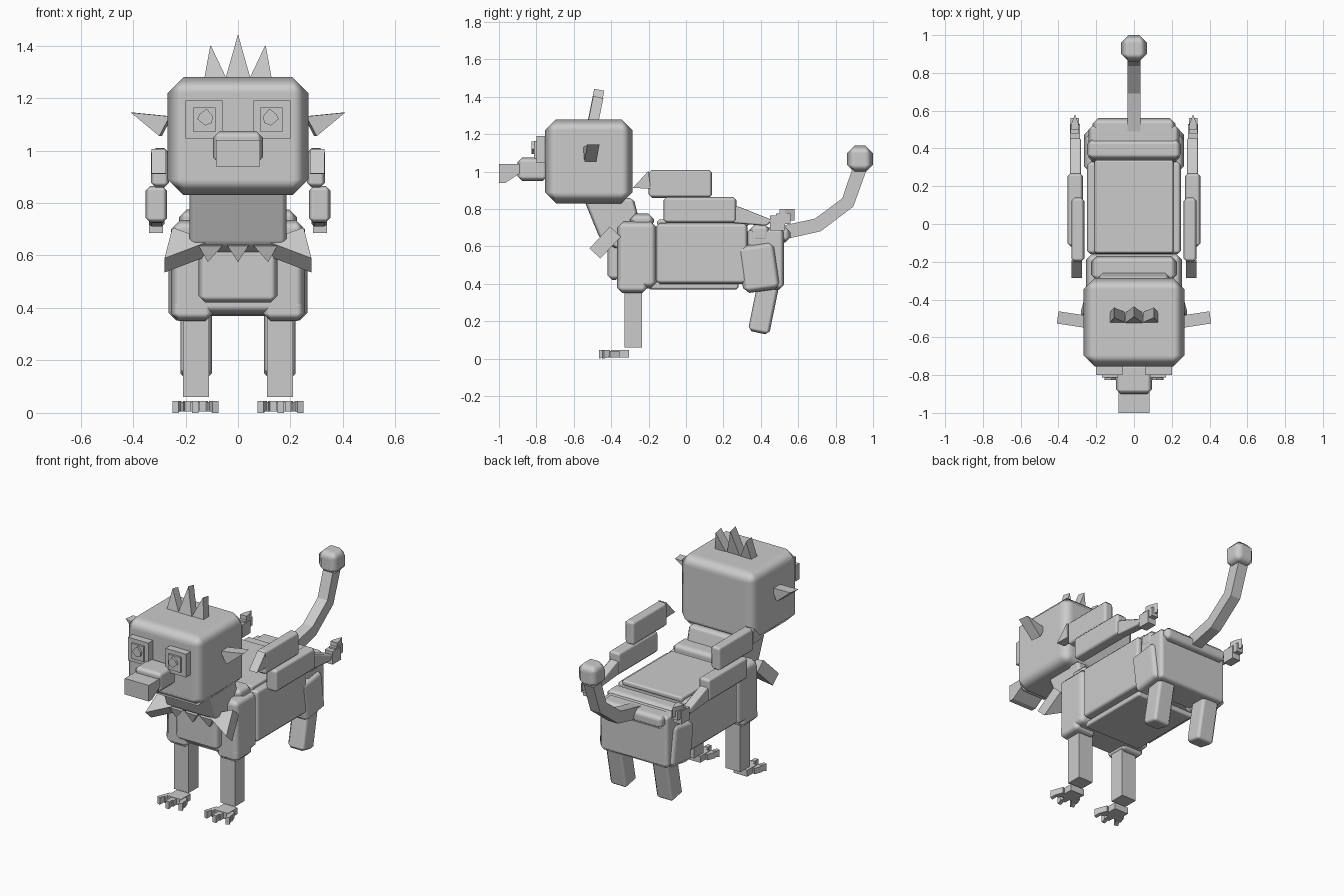
import bpy, bmesh, math
from mathutils import Vector, Matrix

if "Cube" in bpy.data.objects:
    bpy.data.objects.remove(bpy.data.objects["Cube"])

grey = bpy.data.materials.new("plain grey")
grey.diffuse_color = (0.6, 0.6, 0.6, 1)
grey.use_nodes = True
grey.node_tree.nodes["Principled BSDF"].inputs["Base Color"].default_value = grey.diffuse_color


def finish(name, bm, bevel=0, mirror=False):
    bmesh.ops.recalc_face_normals(bm, faces=bm.faces)
    me = bpy.data.meshes.new(name)
    for f in bm.faces:
        f.smooth = bevel > 0
    bm.to_mesh(me)
    bm.free()
    me.materials.append(grey)
    ob = bpy.data.objects.new(name, me)
    bpy.context.collection.objects.link(ob)
    if bevel:
        m = ob.modifiers.new("bevel", 'BEVEL')
        m.width, m.segments, m.harden_normals = bevel, 1, True
    if mirror:
        m = ob.modifiers.new("mirror", 'MIRROR')
        m.use_axis[0] = True
        m.use_mirror_merge = False
    return ob


def turn(bm, rot):
    """Rotate about the middle: rot = (angle, axis)."""
    if rot:
        c = sum((v.co for v in bm.verts), Vector()) / len(bm.verts)
        bmesh.ops.rotate(bm, verts=bm.verts, cent=c, matrix=Matrix.Rotation(rot[0], 3, rot[1]))


def box(name, x, y, z, bevel=0, mirror=False, rot=None):
    bm = bmesh.new()
    bmesh.ops.create_cube(bm, size=1)
    for v in bm.verts:
        v.co = [(a + b) / 2 + c * (b - a) for (a, b), c in zip((x, y, z), v.co)]
    turn(bm, rot)
    return finish(name, bm, bevel, mirror)


def prism(name, pts, axis, lo, hi, bevel=0, mirror=False, rot=None):
    """Extrude a 2D profile along an axis."""
    bm = bmesh.new()
    place = {'X': lambda p, d: (d, p[0], p[1]),
             'Y': lambda p, d: (p[0], d, p[1]),
             'Z': lambda p, d: (p[0], p[1], d)}[axis]
    a = [bm.verts.new(place(p, lo)) for p in pts]
    b = [bm.verts.new(place(p, hi)) for p in pts]
    bm.faces.new(a)
    bm.faces.new(b)
    n = len(pts)
    for i in range(n):
        bm.faces.new((a[i], a[(i + 1) % n], b[(i + 1) % n], b[i]))
    turn(bm, rot)
    return finish(name, bm, bevel, mirror)


# Head and face
box("head", (-.268, .268), (-.755, -.285), (.83, 1.28), .06)
box("snout", (-.095, .095), (-.90, -.74), (.95, 1.075), .025)
prism("beak", [(-1, .94), (-1, 1.04), (-.89, 1.04), (-.89, .99), (-.965, .94)], 'X', -.083, .083)
box("eye_plate", (.06, .2), (-.80, -.75), (1.045, 1.19), 0, True)
box("eye_inner", (.085, .17), (-.812, -.79), (1.07, 1.165), 0, True)
prism("pupil", [(.125, 1.095), (.155, 1.12), (.145, 1.14), (.12, 1.16), (.095, 1.13), (.1, 1.105)],
      'Y', -.825, -.80, 0, True)
prism("ear", [(.255, 1.13), (.405, 1.145), (.295, 1.055)], 'Y', -.54, -.475, 0, True, (.15, 'Z'))

# Hair spikes, leaning back
prism("hair_middle", [(-.05, 1.26), (.05, 1.26), (0, 1.44)], 'Y', -.515, -.46, 0, False, (-.2, 'X'))
prism("hair_side", [(.04, 1.26), (.13, 1.26), (.105, 1.40)], 'Y', -.515, -.46, 0, True, (-.2, 'X'))

# Neck and collar
prism("neck", [(-.55, .86), (-.28, .86), (-.24, .70), (-.36, .58), (-.46, .64)],
      'X', -.185, .185, .02)
prism("collar_middle_spike", [(-.04, .645), (.04, .645), (0, .58)], 'Y', -.46, -.41, 0, False, (.3, 'X'))
prism("collar_inner_spike", [(.06, .645), (.15, .645), (.115, .58)], 'Y', -.46, -.41, 0, True, (.3, 'X'))
prism("collar_wing", [(.107, .63), (.25, .70), (.28, .54)], 'Y', -.47, -.39, 0, True, (-.75, 'X'))

# Body
box("chest", (-.255, .255), (-.37, -.155), (.375, .735), .035)
box("chest_panel", (-.15, .15), (-.42, -.35), (.42, .635), .025)
box("shoulder_slab", (-.225, .225), (-.30, -.17), (.70, .775), .03)
box("torso", (-.25, .25), (-.16, .33), (.40, .725), .02)
box("back_panel", (-.21, .21), (-.155, .34), (.71, .745), .012)
box("belly_slab", (-.2, .2), (-.2, .28), (.37, .41), .012)
box("hips", (-.24, .24), (.325, .525), (.37, .70), .025)
box("loin_roll", (-.25, .25), (.34, .45), (.62, .72), .03)
box("rump_roll", (-.22, .22), (.44, .56), (.62, .705), .03)

# Front legs and feet
box("front_cuff", (.095, .255), (-.37, -.205), (.35, .44), .03, True)
box("front_leg", (.11, .21), (-.33, -.235), (.06, .37), 0, True)
box("foot_pad", (.115, .21), (-.40, -.305), (.005, .045), 0, True)
for i in (-1, 0, 1):
    cx = .1625 + i * .055
    yaw = (i * .35, 'Z')
    box("toe", (cx - .018, cx + .018), (-.435 + abs(i) * .02, -.36), (.005, .042), 0, True, yaw)
    cx += i * .014
    y = -.465 + abs(i) * .02
    prism("claw", [(y, 0), (y, .045), (y + .035, .045), (y + .05, .015)],
          'X', cx - .012, cx + .012, 0, True, yaw)

# Hind legs
box("thigh", (.1, .265), (.29, .49), (.36, .615), .03, True, (.14, 'X'))
box("hind_leg", (.1, .22), (.362, .478), (.135, .46), .02, True, (-.2, 'X'))

# Side arms reaching back along the body
box("arm_upper", (.263, .332), (-.2, .14), (.86, 1.01), .018, True)
box("arm_middle", (.27, .352), (-.12, .27), (.725, .865), .018, True)
prism("arm_front_wedge", [(-.285, .912), (-.2, 1.005), (-.19, .91)], 'X', .275, .33, 0, True)
prism("arm_forearm", [(.25, .725), (.25, .82), (.29, .81), (.465, .74), (.43, .71)],
      'X', .28, .34, .01, True)
box("hand_palm", (.285, .34), (.45, .53), (.685, .765), 0, True)
box("hand_knuckle", (.292, .335), (.48, .56), (.72, .775), 0, True)
prism("hand_tip", [(.29, .50), (.335, .50), (.332, .53), (.3125, .58), (.293, .53)],
      'Z', .74, .80, 0, True)

# Tail: square tube swept through a bent path
path = [(.48, .665), (.705, .715), (.865, .835), (.93, 1.02)]
bm = bmesh.new()
rings = []
for i, p in enumerate(path):
    a, b = path[max(i - 1, 0)], path[min(i + 1, 3)]
    t = Vector((b[0] - a[0], b[1] - a[1])).normalized()
    n = Vector((-t.y, t.x)) * .037
    rings.append([bm.verts.new((sx * .034, p[0] + n.x * sn, p[1] + n.y * sn))
                  for sx, sn in ((-1, -1), (1, -1), (1, 1), (-1, 1))])
for r, q in zip(rings, rings[1:]):
    for k in range(4):
        bm.faces.new((r[k], r[(k + 1) % 4], q[(k + 1) % 4], q[k]))
bm.faces.new(rings[0])
bm.faces.new(rings[-1])
finish("tail", bm)
box("tail_ball", (-.07, .07), (.86, 1.0), (.995, 1.14), .042)
